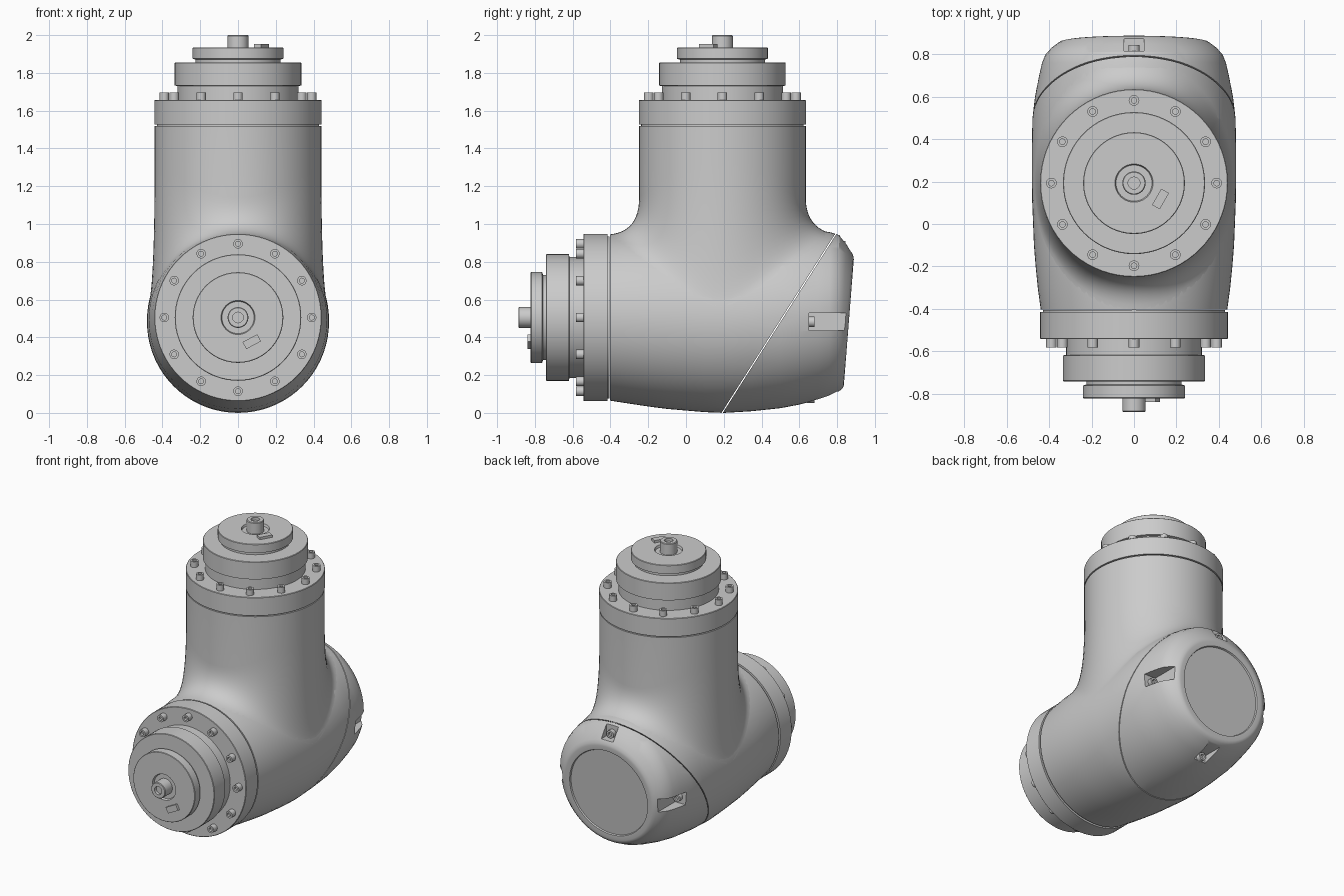
import bpy, bmesh
from math import sin, cos, pi, sqrt, radians
from mathutils import Matrix, Vector

if "Cube" in bpy.data.objects:
    bpy.data.objects.remove(bpy.data.objects["Cube"])

SEG = 72


def finish(bm, name, angle=32):
    bmesh.ops.recalc_face_normals(bm, faces=bm.faces)
    me = bpy.data.meshes.new(name)
    bm.to_mesh(me)
    bm.free()
    ob = bpy.data.objects.new(name, me)
    bpy.context.collection.objects.link(ob)
    shade(ob, angle)
    return ob


def shade(ob, angle=32):
    bpy.ops.object.select_all(action='DESELECT')
    ob.select_set(True)
    bpy.context.view_layer.objects.active = ob
    bpy.ops.object.shade_smooth_by_angle(angle=radians(angle))


def loft(bm, rings, cap_start=True, cap_end=True):
    """Join equal-length closed rings of points with quads."""
    loops = [[bm.verts.new(p) for p in ring] for ring in rings]
    n = len(loops[0])
    for a, b in zip(loops, loops[1:]):
        for i in range(n):
            j = (i + 1) % n
            bm.faces.new((a[i], a[j], b[j], b[i]))
    if cap_start:
        bm.faces.new(loops[0])
    if cap_end:
        bm.faces.new(loops[-1])


def lathe(bm, profile, matrix, seg=SEG):
    """Turn an (r, height) profile round local z."""
    loft(bm, [[matrix @ Vector((r * cos(2 * pi * i / seg), r * sin(2 * pi * i / seg), h))
               for i in range(seg)] for r, h in profile])


def box(bm, matrix, size):
    bmesh.ops.create_cube(bm, size=1, matrix=matrix @ Matrix.Diagonal((*size, 1)))


# Barrel sections: y, centre z, radius, tilt
BARREL = [(-.403, .505, .44, 0), (-.3, .503, .454, 0), (-.2, .498, .464, 0), (-.1, .493, .472, 0),
          (.1, .484, .48, 0), (.2, .482, .482, 0), (.35, .491, .482, 0), (.5, .504, .479, 0),
          (.6, .511, .467, 0), (.7, .518, .448, 0), (.76, .522, .434, .01), (.80, .523, .418, .03),
          (.83, .505, .39, .05), (.85, .487, .363, .075), (.859, .481, .348, .079),
          (.862, .48, .333, .079), (.86, .48, .302, .079), (.85, .48, .298, .079)]


def barrel_mesh():
    bm = bmesh.new()
    loft(bm, [[(r * cos(2 * pi * i / SEG), y + t * r * sin(2 * pi * i / SEG),
                c + r * sin(2 * pi * i / SEG)) for i in range(SEG)] for y, c, r, t in BARREL])
    return bm


def barrel_top(x, y):
    """Height of the barrel's upper surface at x, y."""
    for a, b in zip(BARREL, BARREL[1:]):
        if y <= b[0]:
            f = (y - a[0]) / (b[0] - a[0])
            c, r = a[1] + f * (b[1] - a[1]), a[2] + f * (b[2] - a[2])
            return c + sqrt(max(r * r - x * x, 0))


def cut(bm, offset, keep_back):
    """Cut the barrel along the slanted seam and close it."""
    n = Vector((0, .945, -.6)).normalized()
    res = bmesh.ops.bisect_plane(bm, geom=bm.verts[:] + bm.edges[:] + bm.faces[:], dist=1e-5,
                                 plane_co=Vector((0, .19, 0)) + n * offset, plane_no=n,
                                 clear_inner=keep_back, clear_outer=not keep_back)
    edges = [e for e in res['geom_cut'] if isinstance(e, bmesh.types.BMEdge)]
    bmesh.ops.edgeloop_fill(bm, edges=edges)


# Housing barrel
bm = barrel_mesh()
cut(bm, -.002, False)
finish(bm, "housing_barrel")

# Upright neck flaring into the barrel
CY, R = .193, .441
columns = []
for i in range(SEG):
    ca, sa = cos(2 * pi * i / SEG), sin(2 * pi * i / SEG)
    x, y = R * ca, CY + R * sa
    foot = Vector((.475 * ca, CY + .598 * sa, 0))
    foot.z = barrel_top(foot.x, foot.y)
    corner = Vector((x, y, barrel_top(x, y)))
    start = Vector((x, y, 1.14 + .2 * ca * ca))
    col = [Vector((x, y, 1.52))]
    for k in range(13):
        t = k / 12
        col.append(start * (1 - t) ** 2 + corner * 2 * t * (1 - t) + foot * t * t)
    columns.append(col)
bm = bmesh.new()
loft(bm, list(zip(*columns)), cap_end=False)
finish(bm, "housing_neck", 50)

# Rear cap with four screw slots
bm = barrel_mesh()
cut(bm, .004, True)
cap = finish(bm, "rear_cap")
slots, screws = bmesh.new(), bmesh.new()
SCREW = [(.027, -.01), (.027, .03), (.014, .03), (.014, .015)]
for k, y0 in enumerate((.65, .815, .65, .65)):
    place = Matrix.Translation((0, 0, .482)) @ Matrix.Rotation(-k * pi / 2, 4, 'Y')
    box(slots, place @ Matrix.Translation((.485, y0 + .15, 0)), (.23, .3, .092))
    lathe(screws, SCREW, place @ Matrix.Translation((.402, y0, 0)) @ Matrix.Rotation(-pi / 2, 4, 'X'), 20)
cutter = finish(slots, "slot_cutter")
cutter.hide_render = True
mod = cap.modifiers.new("slots", 'BOOLEAN')
mod.operation, mod.solver, mod.object = 'DIFFERENCE', 'EXACT', cutter
bpy.context.view_layer.objects.active = cap
bpy.ops.object.modifier_apply(modifier=mod.name)
bpy.data.objects.remove(cutter)
shade(cap)
finish(screws, "cap_screws")

# Stepped flange, bolt ring and key, used on both ends
FLANGE = [(.43, -.006), (.43, .003), (.443, .003), (.443, .128), (.44, .131), (.32, .131),
          (.32, .205), (.335, .208), (.335, .327), (.332, .33), (.225, .33), (.225, .345),
          (.24, .35), (.24, .407), (.237, .41), (.09, .41), (.085, .395), (.055, .395),
          (.055, .471), (.051, .475), (.028, .475), (.028, .455)]
BOLT = [(.025, .12), (.025, .171), (.013, .171), (.013, .155)]


def flange(name, matrix, key_pos, key_angle):
    bm = bmesh.new()
    lathe(bm, FLANGE, matrix)
    finish(bm, name + "_flange")
    bm = bmesh.new()
    for k in range(12):
        lathe(bm, BOLT, matrix @ Matrix.Rotation(k * pi / 6, 4, 'Z') @ Matrix.Translation((.39, 0, 0)), 20)
    finish(bm, name + "_bolts")
    bm = bmesh.new()
    box(bm, matrix @ Matrix.Translation((*key_pos, .415)) @ Matrix.Rotation(radians(key_angle), 4, 'Z'),
        (.088, .042, .024))
    finish(bm, name + "_key")


flange("top", Matrix.Translation((0, CY, 1.525)), (.125, -.075), 60)
flange("front", Matrix.Translation((0, -.412, .505)) @ Matrix.Rotation(pi / 2, 4, 'X'), (.073, -.128), 28)
